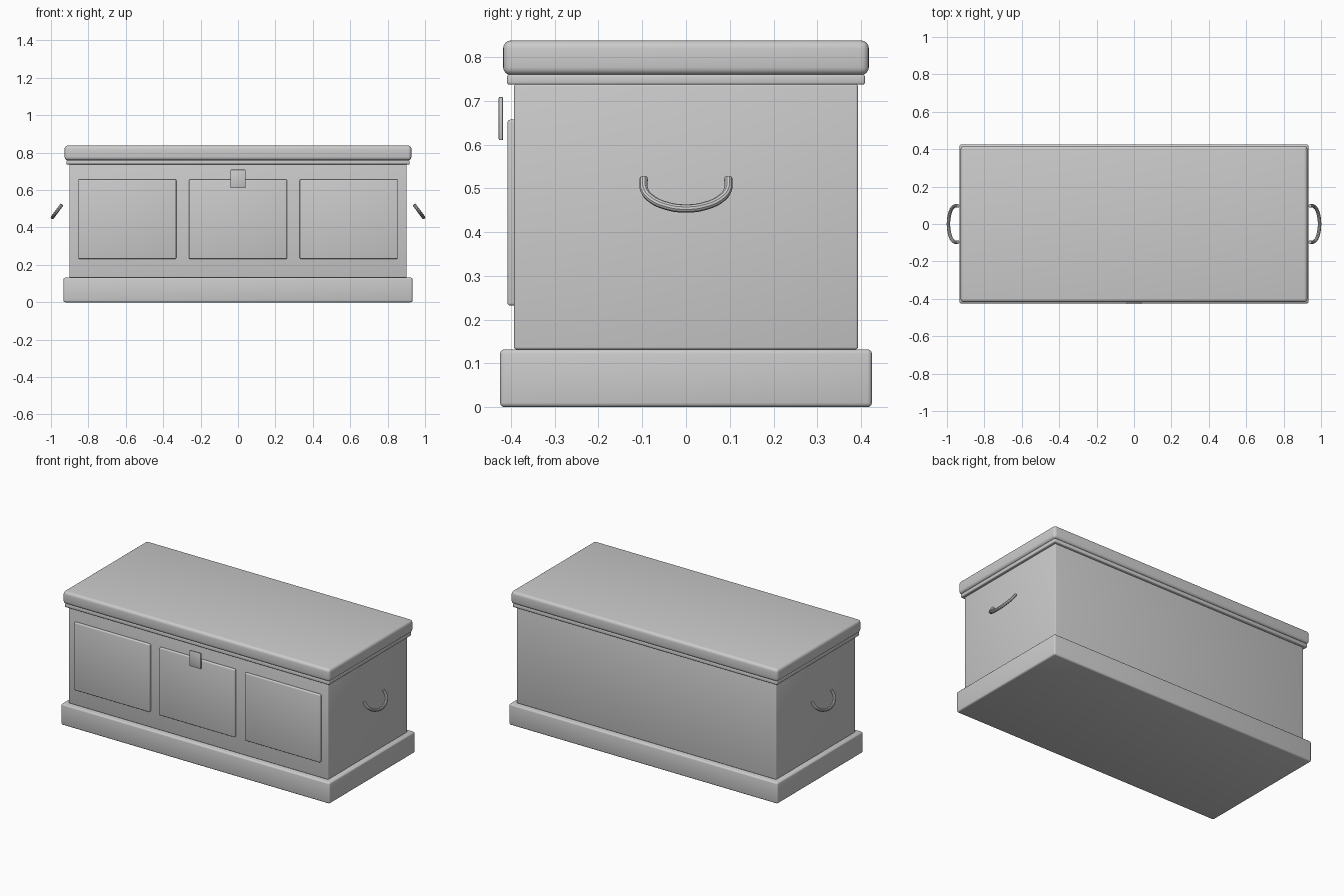
import bpy

if "Cube" in bpy.data.objects:
    bpy.data.objects.remove(bpy.data.objects["Cube"])

wood = bpy.data.materials.new("plain_grey")
wood.diffuse_color = (0.6, 0.6, 0.6, 1)
wood.use_nodes = True
wood.node_tree.nodes["Principled BSDF"].inputs["Base Color"].default_value = wood.diffuse_color


def smooth(ob):
    bpy.ops.object.select_all(action='DESELECT')
    ob.select_set(True)
    bpy.context.view_layer.objects.active = ob
    bpy.ops.object.shade_smooth_by_angle(angle=0.6)


def box(name, x, y, z, bevel, segments=3):
    """Rounded box from (min, max) ranges on each axis."""
    bpy.ops.mesh.primitive_cube_add(size=1)
    ob = bpy.context.object
    ob.name = name
    for v in ob.data.vertices:
        v.co = [r[0] if c < 0 else r[1] for c, r in zip(v.co, (x, y, z))]
    ob.data.materials.append(wood)
    mod = ob.modifiers.new("rounded_edges", 'BEVEL')
    mod.width = bevel
    mod.segments = segments
    bpy.ops.object.modifier_apply(modifier=mod.name)
    smooth(ob)
    return ob


# Chest carcass: plinth, body, trim under the lid, lid
box("plinth", (-0.933, 0.933), (-0.425, 0.425), (0, 0.132), 0.01)
box("body", (-0.902, 0.902), (-0.393, 0.393), (0.132, 0.738), 0.005)
box("lid_trim", (-0.918, 0.918), (-0.409, 0.409), (0.737, 0.76), 0.005)
box("lid", (-0.927, 0.927), (-0.418, 0.418), (0.759, 0.838), 0.018, 4)

# Three raised front panels
for name, cx in (("left", -0.592), ("centre", 0), ("right", 0.592)):
    box(name + "_panel", (cx - 0.262, cx + 0.262), (-0.408, -0.388),
        (0.232, 0.657), 0.006)

# Clasp plate
box("clasp", (-0.04, 0.04), (-0.428, -0.418), (0.61, 0.709), 0.003, 2)

# Drooping side handles: (y, amount of droop) along half the bow
half = [(0.097, 0), (0.095, 0.4), (0.08, 0.67), (0.045, 0.91)]
path = half + [(0, 1)] + [(-y, t) for y, t in reversed(half)]
for name, side in (("left_handle", -1), ("right_handle", 1)):
    curve = bpy.data.curves.new(name, 'CURVE')
    curve.dimensions = '3D'
    curve.bevel_depth = 0.0095
    curve.bevel_resolution = 3
    curve.resolution_u = 8
    curve.use_fill_caps = True
    spline = curve.splines.new('BEZIER')
    spline.bezier_points.add(len(path) - 1)
    for p, (y, t) in zip(spline.bezier_points, path):
        p.co = (side * (0.941 + 0.051 * t), y, 0.523 - 0.069 * t)
        p.handle_left_type = p.handle_right_type = 'AUTO'
    curve.materials.append(wood)
    ob = bpy.data.objects.new(name, curve)
    bpy.context.collection.objects.link(ob)
    bpy.ops.object.select_all(action='DESELECT')
    ob.select_set(True)
    bpy.context.view_layer.objects.active = ob
    bpy.ops.object.convert(target='MESH')
    smooth(bpy.context.object)
